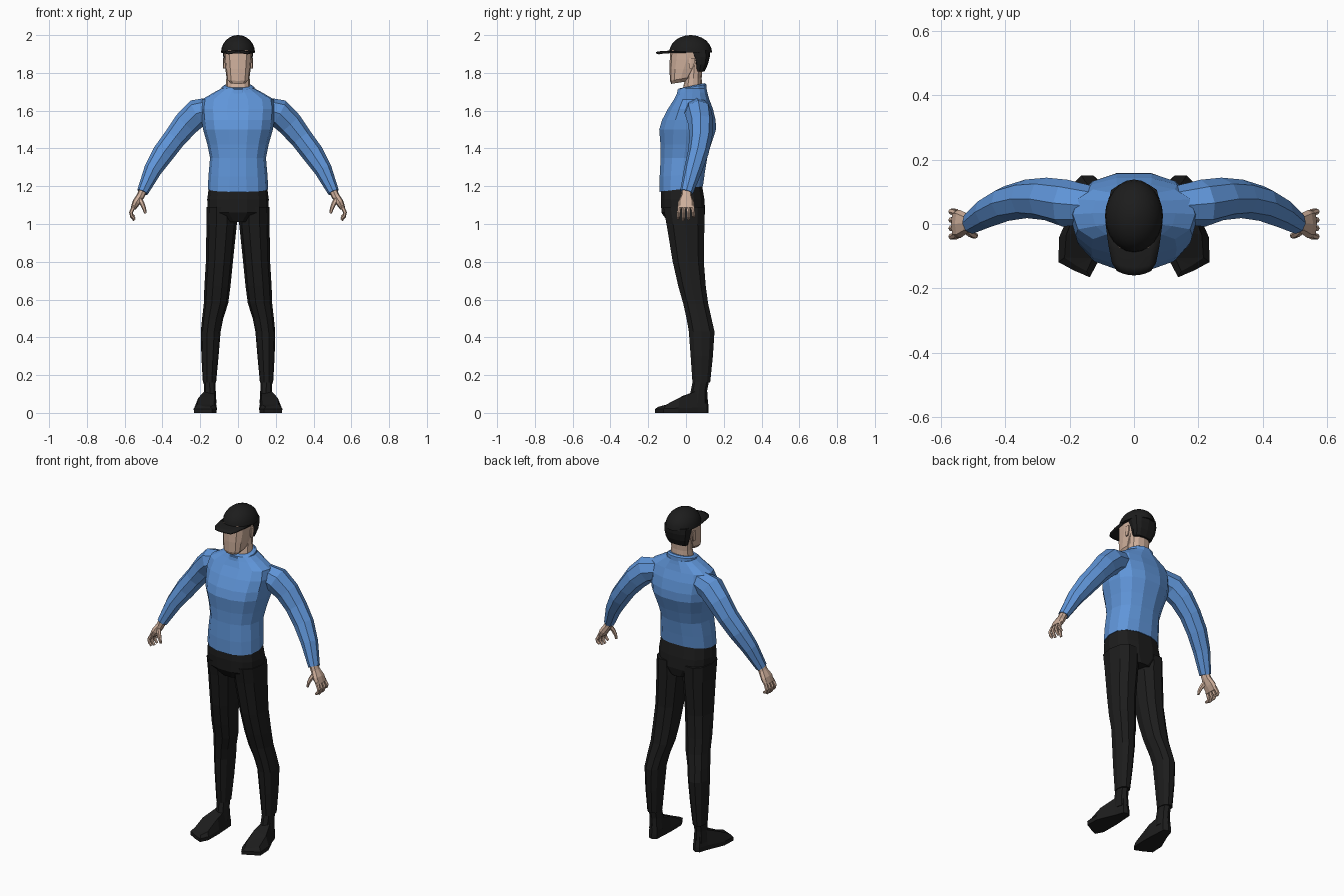
import bpy, bmesh, math
from mathutils import Vector


def material(name, rgb):
    m = bpy.data.materials.new(name)
    m.diffuse_color = (*rgb, 1)
    return m


BLUE = material("sweater blue", (0.115, 0.30, 0.69))
BLACK = material("black cloth", (0.012, 0.012, 0.012))
SKIN = material("skin", (0.62, 0.43, 0.33))


def finish(name, bm, mat, mirror=False, smooth=0):
    bmesh.ops.recalc_face_normals(bm, faces=bm.faces[:])
    me = bpy.data.meshes.new(name)
    bm.to_mesh(me)
    bm.free()
    me.materials.append(mat)
    ob = bpy.data.objects.new(name, me)
    bpy.context.collection.objects.link(ob)
    if mirror:
        ob.modifiers.new("mirror", 'MIRROR').use_mirror_merge = False
    if smooth:
        bpy.ops.object.select_all(action='DESELECT')
        ob.select_set(True)
        bpy.context.view_layer.objects.active = ob
        bpy.ops.object.shade_smooth_by_angle(angle=math.radians(smooth))
    return ob


def loft(name, rings, mat, sides=12, power=0.85, **kw):
    """Skin a stack of rounded sections, each (centre, half axis u, half axis v)."""
    bm = bmesh.new()
    loops = []
    for c, u, v in rings:
        loop = []
        for i in range(sides):
            a = 2 * math.pi * i / sides
            ca, sa = math.cos(a), math.sin(a)
            p = c + u * math.copysign(abs(ca) ** power, ca) + v * math.copysign(abs(sa) ** power, sa)
            loop.append(bm.verts.new(p))
        loops.append(loop)
    for a, b in zip(loops, loops[1:]):
        for i in range(sides):
            j = (i + 1) % sides
            bm.faces.new((a[i], a[j], b[j], b[i]))
    bm.faces.new(loops[0])
    bm.faces.new(loops[-1])
    return finish(name, bm, mat, **kw)


def flat(x0, x1, y0, y1, z, tilt=0):
    """Level section from its bounds; tilt raises the back."""
    return (Vector(((x0 + x1) / 2, (y0 + y1) / 2, z)),
            Vector(((x1 - x0) / 2, 0, 0)), Vector((0, (y1 - y0) / 2, tilt)))


def centred(rows):
    return [flat(-r[0], r[0], *r[1:]) for r in rows]


def tube(rows):
    """Sections square to a path of (x, y, z, thickness, half width in y)."""
    pts = [Vector(r[:3]) for r in rows]
    out = []
    for i, r in enumerate(rows):
        d = (pts[min(i + 1, len(pts) - 1)] - pts[max(i - 1, 0)]).normalized()
        side = d.cross(Vector((0, 1, 0))).normalized()
        out.append((pts[i], side * r[3], d.cross(side) * r[4]))
    return out


# Sweater body and collar
loft("sweater_body", centred([
    (0.160, -0.142, 0.092, 1.185, 0.015), (0.156, -0.142, 0.102, 1.26, 0.01),
    (0.148, -0.137, 0.115, 1.35), (0.162, -0.138, 0.135, 1.42), (0.185, -0.145, 0.162, 1.50),
    (0.192, -0.130, 0.160, 1.55), (0.198, -0.098, 0.145, 1.61), (0.190, -0.065, 0.125, 1.66),
    (0.130, -0.048, 0.115, 1.695), (0.088, -0.040, 0.110, 1.718)]), BLUE, 14, 0.85)
loft("collar", centred([
    (0.092, -0.052, 0.112, 1.69, 0.01), (0.086, -0.046, 0.110, 1.725, 0.014),
    (0.074, -0.034, 0.100, 1.732, 0.014)]), BLUE, 14, 0.95)

# Sleeves
loft("sleeve", tube([
    (0.12, 0.055, 1.615, 0.060, 0.060), (0.215, 0.065, 1.588, 0.075, 0.073),
    (0.275, 0.078, 1.53, 0.069, 0.066), (0.335, 0.078, 1.455, 0.060, 0.060),
    (0.395, 0.064, 1.375, 0.058, 0.055), (0.452, 0.037, 1.285, 0.047, 0.048),
    (0.506, 0.003, 1.168, 0.030, 0.035)]), BLUE, 8, 1, mirror=True)

# Hands: palm, four fingers and a thumb
loft("palm", tube([
    (0.500, 0.004, 1.185, 0.022, 0.026), (0.515, 0.002, 1.150, 0.021, 0.028),
    (0.538, 0.000, 1.115, 0.021, 0.043), (0.555, 0.000, 1.082, 0.014, 0.044)]),
    SKIN, 8, 0.8, mirror=True)
for i in range(4):
    y = -0.034 + 0.0225 * i
    drop = (0.008, 0, 0.003, 0.018)[i]
    loft(f"finger_{i + 1}", tube([
        (0.550, y, 1.095, 0.011, 0.010), (0.567, y * 1.15, 1.060, 0.010, 0.0095),
        (0.562, y * 1.2, 1.038 + drop / 2, 0.009, 0.009),
        (0.548, y * 1.2, 1.020 + drop, 0.007, 0.007)]), SKIN, 6, 1, mirror=True)
loft("thumb", tube([
    (0.522, -0.015, 1.135, 0.015, 0.014), (0.506, -0.030, 1.105, 0.012, 0.012),
    (0.496, -0.036, 1.080, 0.010, 0.010), (0.490, -0.036, 1.056, 0.007, 0.007)]),
    SKIN, 6, 1, mirror=True)

# Trousers: hips and legs
loft("hips", centred([
    (0.154, -0.132, 0.086, 1.20, 0.01), (0.163, -0.136, 0.100, 1.13),
    (0.160, -0.132, 0.104, 1.06), (0.075, -0.098, 0.092, 1.01)]), BLACK, 14, 0.8)
loft("leg", [flat(*r) for r in [
    (0.010, 0.166, -0.125, 0.104, 1.09), (0.006, 0.167, -0.108, 0.102, 1.00),
    (0.027, 0.170, -0.074, 0.098, 0.80), (0.040, 0.178, -0.044, 0.108, 0.67),
    (0.052, 0.181, -0.018, 0.120, 0.58), (0.078, 0.190, 0.000, 0.138, 0.50),
    (0.092, 0.197, 0.012, 0.154, 0.43), (0.103, 0.194, 0.022, 0.145, 0.30),
    (0.116, 0.186, 0.032, 0.130, 0.16)]], BLACK, 10, 0.9, mirror=True)
loft("ankle", [flat(*r) for r in [
    (0.120, 0.182, 0.036, 0.122, 0.17), (0.118, 0.180, 0.026, 0.112, 0.12),
    (0.114, 0.184, 0.010, 0.116, 0.05)]], BLACK, 8, 0.9, mirror=True)

# Shoes: slanted-toe sole outline narrowing upwards to the instep
outline = [(0.120, 0.105), (0.145, 0.120), (0.170, 0.112), (0.188, 0.06), (0.232, -0.04),
           (0.235, -0.118), (0.185, -0.145), (0.137, -0.165), (0.113, -0.120), (0.112, -0.02)]
bm = bmesh.new()
levels = []
for level in range(3):
    row = []
    for x, y in outline:
        rise = max(0, min(1, (y + 0.165) / 0.19))
        z = (0, 0.02 + 0.008 * rise, 0.032 + 0.085 * rise ** 1.4)[level]
        s = (0.97, 1, 0.72)[level]
        mid = 0.172 - 0.026 * rise
        row.append(bm.verts.new((mid + (x - mid) * s, y if level < 2 else 0.02 + (y - 0.02) * 0.9, z)))
    levels.append(row)
for a, b in zip(levels, levels[1:]):
    for i in range(len(a)):
        j = (i + 1) % len(a)
        bm.faces.new((a[i], a[j], b[j], b[i]))
bm.faces.new(levels[0])
top = bm.faces.new(levels[2])
bmesh.ops.triangulate(bm, faces=[top])
finish("shoe", bm, BLACK, mirror=True)

# Neck, head and hair
loft("neck", centred([(0.066, -0.020, 0.088, 1.70), (0.062, -0.005, 0.083, 1.77),
                      (0.062, 0.000, 0.090, 1.85)]), SKIN, 12, 0.9)
loft("head", centred([
    (0.042, -0.078, 0.000, 1.748, 0.006), (0.060, -0.085, 0.030, 1.768, 0.010),
    (0.067, -0.087, 0.060, 1.82), (0.072, -0.086, 0.095, 1.87),
    (0.074, -0.083, 0.105, 1.92)]), SKIN, 12, 0.72)
loft("hair", centred([
    (0.060, 0.045, 0.098, 1.808), (0.072, 0.042, 0.116, 1.845),
    (0.078, 0.028, 0.126, 1.885), (0.080, 0.005, 0.128, 1.92)]), BLACK, 12, 0.75)
# Ears
for s in (-1, 1):
    loft("ear_" + ("left" if s > 0 else "right"), [flat(*sorted((s * 0.066, s * 0.079)), *r) for r in
         [(0.018, 0.036, 1.822), (0.012, 0.046, 1.85), (0.014, 0.046, 1.88)]], SKIN, 6, 1)

# Cap: dome and curved bill
dome = []
for i in range(7):
    t = math.radians(i * 14.6)
    r = max(math.cos(t), 0.04)
    dome.append((0.090 * r, 0.024 - 0.113 * r, 0.024 + 0.114 * r, 1.908 + 0.092 * math.sin(t)))
loft("cap_dome", centred(dome), BLACK, 24, 1, smooth=40)

bm = bmesh.new()
rows = []
for half, y, z in [(0.088, 0.0, 1.914), (0.078, -0.07, 1.914), (0.068, -0.12, 1.911), (0.052, -0.145, 1.907)]:
    rows.append([bm.verts.new((half * k / 3, y - 0.014 * (1 - (k / 3) ** 2),
                               z - 0.005 * (k / 3) ** 2)) for k in range(-3, 4)])
for a, b in zip(rows, rows[1:]):
    for i in range(6):
        bm.faces.new((a[i], a[i + 1], b[i + 1], b[i]))
bill = finish("cap_bill", bm, BLACK, smooth=40)
thick = bill.modifiers.new("thickness", 'SOLIDIFY')
thick.thickness = 0.008
thick.offset = 0
